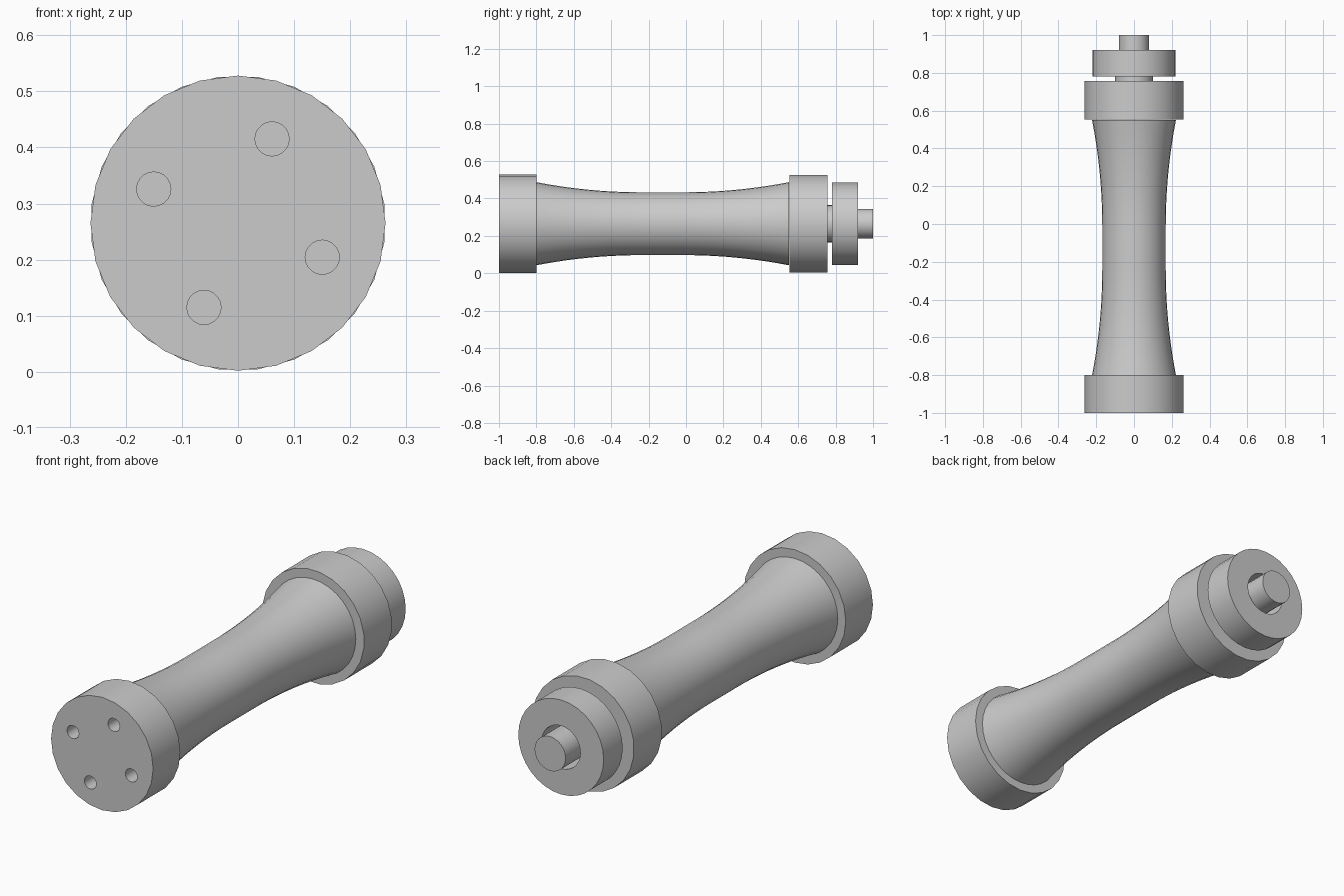
import bpy, bmesh
from math import sin, cos, pi, radians

cube = bpy.data.objects.get("Cube")
if cube:
    bpy.data.objects.remove(cube, do_unlink=True)

AXIS_Z = 0.265

metal = bpy.data.materials.new("grey metal")
metal.use_nodes = True
GREY = (0.6, 0.6, 0.6, 1)
metal.diffuse_color = GREY
metal.node_tree.nodes["Principled BSDF"].inputs["Base Color"].default_value = GREY


def lathe(name, profile, sides, x=0, z=AXIS_Z, turn=0, ring=False):
    """Turn (y, radius) points about the y axis; cap the ends, or join them as a ring."""
    bm = bmesh.new()
    loops = []
    for y, r in profile:
        angles = [turn + 2 * pi * i / sides for i in range(sides)]
        loops.append([bm.verts.new((x + r * cos(a), y, z + r * sin(a))) for a in angles])
    pairs = list(zip(loops, loops[1:]))
    if ring:
        pairs.append((loops[-1], loops[0]))
    else:
        bm.faces.new(loops[0])
        bm.faces.new(loops[-1])
    for a, b in pairs:
        for i in range(sides):
            j = (i + 1) % sides
            bm.faces.new((a[i], a[j], b[j], b[i]))
    bmesh.ops.recalc_face_normals(bm, faces=bm.faces)
    mesh = bpy.data.meshes.new(name)
    bm.to_mesh(mesh)
    bm.free()
    mesh.materials.append(metal)
    obj = bpy.data.objects.new(name, mesh)
    bpy.context.collection.objects.link(obj)
    return obj


def smooth(obj):
    bpy.ops.object.select_all(action="DESELECT")
    obj.select_set(True)
    bpy.context.view_layer.objects.active = obj
    bpy.ops.object.shade_smooth_by_angle(angle=radians(35))


# Waisted grip: straight in the middle, flaring towards both ends
MID, HALF, FLAT = -0.125, 0.675, 0.17
grip = []
for i in range(25):
    t = -1 + i / 12
    flare = max(0, (abs(t) - FLAT) / (1 - FLAT))
    grip.append((MID + HALF * t, 0.168 + 0.054 * flare ** 2))
parts = [lathe("grip", grip, 32)]

# End collars
front_collar = lathe("front_collar", [(-1, 0.263), (-0.8, 0.263)], 24)
parts.append(front_collar)
parts.append(lathe("back_collar", [(0.553, 0.263), (0.757, 0.263)], 24, turn=pi / 24))

# Four bolt holes in the front collar
for k in range(4):
    a = radians(68 + 90 * k)
    cutter = lathe("bolt_hole_cutter", [(-1.05, 0.0305), (-0.9, 0.0305)], 20,
                   x=0.162 * cos(a), z=AXIS_Z + 0.162 * sin(a))
    cutter.hide_render = True
    cut = front_collar.modifiers.new("bolt_hole", "BOOLEAN")
    cut.operation = "DIFFERENCE"
    cut.object = cutter
    bpy.context.view_layer.objects.active = front_collar
    bpy.ops.object.modifier_apply(modifier=cut.name)
    bpy.data.objects.remove(cutter, do_unlink=True)

# Stepped spindle and the bearing ring around it
parts.append(lathe("spindle", [(0.757, 0.1), (0.78, 0.1), (0.78, 0.08), (1, 0.08)], 24))
parts.append(lathe("bearing_ring",
                   [(0.78, 0.1), (0.78, 0.22), (0.92, 0.22), (0.92, 0.1)], 32, ring=True))

for part in parts:
    smooth(part)
